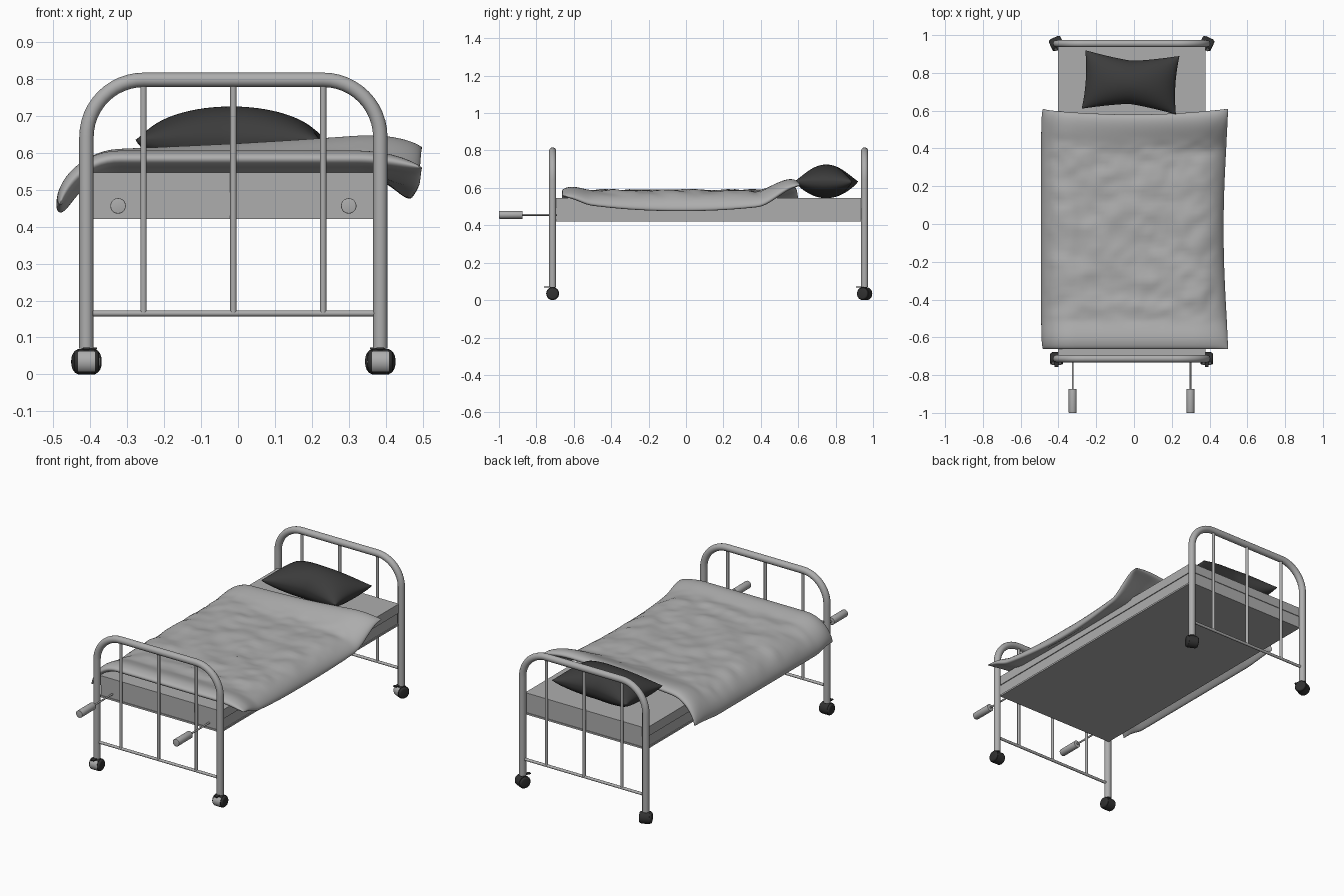
import bpy, bmesh, math
from mathutils import Vector, Matrix, noise

if "Cube" in bpy.data.objects:
    bpy.data.objects.remove(bpy.data.objects["Cube"])


def material(name, v):
    m = bpy.data.materials.new(name)
    m.diffuse_color = (v, v, v, 1)
    m.use_nodes = True
    m.node_tree.nodes["Principled BSDF"].inputs["Base Color"].default_value = m.diffuse_color
    return m


GREY = material("light grey", 0.42)
DARK = material("charcoal", 0.045)
BLACK = material("rubber black", 0.03)
CX = -0.0125                      # bed frame centre line
LEFT, RIGHT = CX - 0.3975, CX + 0.3975
FOOT, HEAD = -0.713, 0.955


def finish(name, bm, mats, smooth=True):
    bmesh.ops.recalc_face_normals(bm, faces=bm.faces)
    me = bpy.data.meshes.new(name)
    bm.to_mesh(me)
    bm.free()
    for m in mats:
        me.materials.append(m)
    ob = bpy.data.objects.new(name, me)
    bpy.context.collection.objects.link(ob)
    if smooth:
        bpy.ops.object.select_all(action='DESELECT')
        ob.select_set(True)
        bpy.context.view_layer.objects.active = ob
        bpy.ops.object.shade_smooth_by_angle(angle=math.radians(40))
    return ob


def box(name, lo, hi, mat=GREY):
    bm = bmesh.new()
    lo, hi = Vector(lo), Vector(hi)
    bmesh.ops.create_cube(bm, size=1, matrix=Matrix.Translation((lo + hi) / 2) @ Matrix.Diagonal((*(hi - lo), 1)))
    return finish(name, bm, [mat], False)


def rod(name, a, b, r, mat=GREY, bevel=0.0, segs=20):
    a, b = Vector(a), Vector(b)
    d = b - a
    bm = bmesh.new()
    bmesh.ops.create_cone(bm, cap_ends=True, segments=segs, radius1=r, radius2=r, depth=d.length)
    if bevel:
        rim = [e for e in bm.edges if abs(e.verts[0].co.z - e.verts[1].co.z) < 1e-6]
        bmesh.ops.bevel(bm, geom=rim, offset=bevel, segments=3, profile=0.5, affect='EDGES')
    bm.transform(Matrix.Translation((a + b) / 2) @ d.to_track_quat('Z', 'Y').to_matrix().to_4x4())
    return finish(name, bm, [mat])


def tube(name, pts, r):
    cu = bpy.data.curves.new(name, 'CURVE')
    cu.dimensions = '3D'
    cu.bevel_depth, cu.bevel_resolution, cu.use_fill_caps = r, 5, True
    sp = cu.splines.new('POLY')
    sp.points.add(len(pts) - 1)
    for p, co in zip(sp.points, pts):
        p.co = (*co, 1)
    cu.materials.append(GREY)
    ob = bpy.data.objects.new(name, cu)
    bpy.context.collection.objects.link(ob)
    bpy.ops.object.select_all(action='DESELECT')
    ob.select_set(True)
    bpy.context.view_layer.objects.active = ob
    bpy.ops.object.convert(target='MESH')
    bpy.ops.object.shade_smooth_by_angle(angle=math.radians(40))


def puff(name, centre, thick, nu, nv, mat):
    """Closed cushion: a centre surface offset along its normal to both sides."""
    bm = bmesh.new()
    e = 1e-3
    for side in (1, -1):
        rows = []
        for j in range(nv + 1):
            v = math.sin(math.pi * (j / nv - 0.5))
            row = []
            for i in range(nu + 1):
                u = math.sin(math.pi * (i / nu - 0.5))
                c = centre(u, v)
                n = (centre(u + e, v) - centre(u - e, v)).cross(centre(u, v + e) - centre(u, v - e)).normalized()
                row.append(bm.verts.new(c + n * side * thick(u, v, side)))
            rows.append(row)
        for j in range(nv):
            for i in range(nu):
                bm.faces.new((rows[j][i], rows[j][i + 1], rows[j + 1][i + 1], rows[j + 1][i]))
    bmesh.ops.remove_doubles(bm, verts=bm.verts, dist=1e-5)
    return finish(name, bm, [mat])


def step(t):
    t = min(max(t, 0), 1)
    return t * t * (3 - 2 * t)


# Casters: rubber wheel with a light front cover, neck and brake lever
def caster(name, x, y, turn):
    bm = bmesh.new()
    for r, w in ((0.032, 0.068), (0.0345, 0.046)):
        new = bmesh.ops.create_cone(bm, cap_ends=True, segments=28, radius1=r, radius2=r, depth=w,
                                    matrix=Matrix.Rotation(math.pi / 2, 4, 'Y'))["verts"]
        if w > 0.05:
            rim = [ed for ed in bm.edges if abs(ed.verts[0].co.x - ed.verts[1].co.x) < 1e-6]
            bmesh.ops.bevel(bm, geom=rim, offset=0.009, segments=3, profile=0.5, affect='EDGES')
        else:
            for f in {f for v in new for f in v.link_faces}:
                f.normal_update()
                f.material_index = 1 if f.normal.y < -0.6 else 0
    bmesh.ops.create_cube(bm, size=1, matrix=Matrix.Translation((0, -0.025, 0.036))
                          @ Matrix.Diagonal((0.02, 0.04, 0.005, 1)))
    bmesh.ops.create_cone(bm, cap_ends=True, segments=16, radius1=0.014, radius2=0.014, depth=0.02,
                          matrix=Matrix.Translation((0, 0, 0.034)))
    bm.transform(Matrix.Translation((x, y, 0.0345)) @ Matrix.Rotation(math.radians(turn), 4, 'Z'))
    finish(name, bm, [BLACK, GREY])


# Bed ends: arched tube, cross bar, three upright bars
R, TOP = 0.155, 0.797
for end, y in (("foot", FOOT), ("head", HEAD)):
    pts = [(LEFT, y, 0.07)]
    for k in range(13):
        a = math.pi - k / 12 * math.pi / 2
        pts.append((LEFT + R + R * math.cos(a), y, TOP - R + R * math.sin(a)))
    pts += [(2 * CX - px, y, pz) for px, y, pz in reversed(pts)]
    tube(end + "_arch", pts, 0.0195)
    rod(end + "_cross_bar", (LEFT, y, 0.165), (RIGHT, y, 0.165), 0.008)
    for i in (-1, 0, 1):
        x = CX + i * 0.243
        rod(f"{end}_upright_{i + 2}", (x, y, 0.165), (x, y, 0.79), 0.0085)
    for side, x, s in (("left", LEFT, 1), ("right", RIGHT, -1)):
        caster(f"{end}_caster_{side}", x, y, 25 * s if end == "head" else 0)

# Bed base, lip and mattress
box("bed_base", (LEFT + 0.012, -0.693, 0.43), (RIGHT - 0.012, 0.938, 0.495))
box("base_lip", (LEFT + 0.007, -0.697, 0.42), (RIGHT - 0.007, 0.942, 0.43))
box("mattress", (LEFT + 0.007, -0.697, 0.492), (RIGHT - 0.007, 0.942, 0.546))

# Crank handles at the foot
for side, x in (("left", CX - 0.312), ("right", CX + 0.312)):
    rod("crank_rod_" + side, (x, -0.9, 0.456), (x, -0.68, 0.456), 0.005, segs=12)
    rod("crank_grip_" + side, (x, -1.0, 0.456), (x, -0.873, 0.456), 0.021, bevel=0.002)


# Blanket: sheet that curls down over both sides and lifts at the ends
def blanket_centre(u, v):
    y0, y1 = -0.662, 0.58 + 0.03 * u * u
    y = y0 + (y1 - y0) * (v + 1) / 2
    left = u < 0
    span = 0.54 if left else 0.50
    s, lim = abs(u) * span, 0.32
    ang = math.radians(75 if left else 60 - 45 * min(1, v * v))
    x, z = s, 0.563
    if s > lim:
        rad = (span - lim) / ang
        a = (s - lim) / rad
        x, z = lim + rad * math.sin(a), z - rad * (1 - math.cos(a))
    z += (0.045 + 0.03 * u) * step((y - 0.38) / 0.2) + 0.02 * step((-0.5 - y) / 0.12)
    return Vector((-x if left else x, y, z))


def blanket_thick(u, v, side):
    edge = math.sqrt(max(0, 1 - abs(u) ** 10) * max(0, 1 - abs(v) ** 14))
    t = 0.022 + 0.008 * max(abs(u), abs(v)) ** 4
    if side > 0:
        mask = step((0.95 - abs(u)) / 0.25) * step((0.85 - abs(v)) / 0.2)
        t += mask * (0.012 * noise.noise(Vector((u * 4, v * 7, 0.3)))
                     + 0.005 * noise.noise(Vector((u * 9, v * 13, 4.1))))
    return t * edge


puff("blanket", blanket_centre, blanket_thick, 70, 80, GREY)

# Pillow: pinched edges, drawn-out corners, flattened underside
TURN = Matrix.Rotation(math.radians(-3.5), 3, 'Z')


def pillow_centre(u, v):
    p = Vector((0.25 * u * (1 - 0.05 * (1 - v * v)), 0.155 * v * (1 - 0.26 * (1 - abs(u) ** 1.3)), 0))
    return TURN @ p + Vector((-0.018, 0.75, 0.635))


def pillow_thick(u, v, side):
    return 0.09 * (max(0, 1 - u * u) * max(0, 1 - v * v)) ** (0.55 if side > 0 else 0.4)


puff("pillow", pillow_centre, pillow_thick, 40, 32, DARK)
